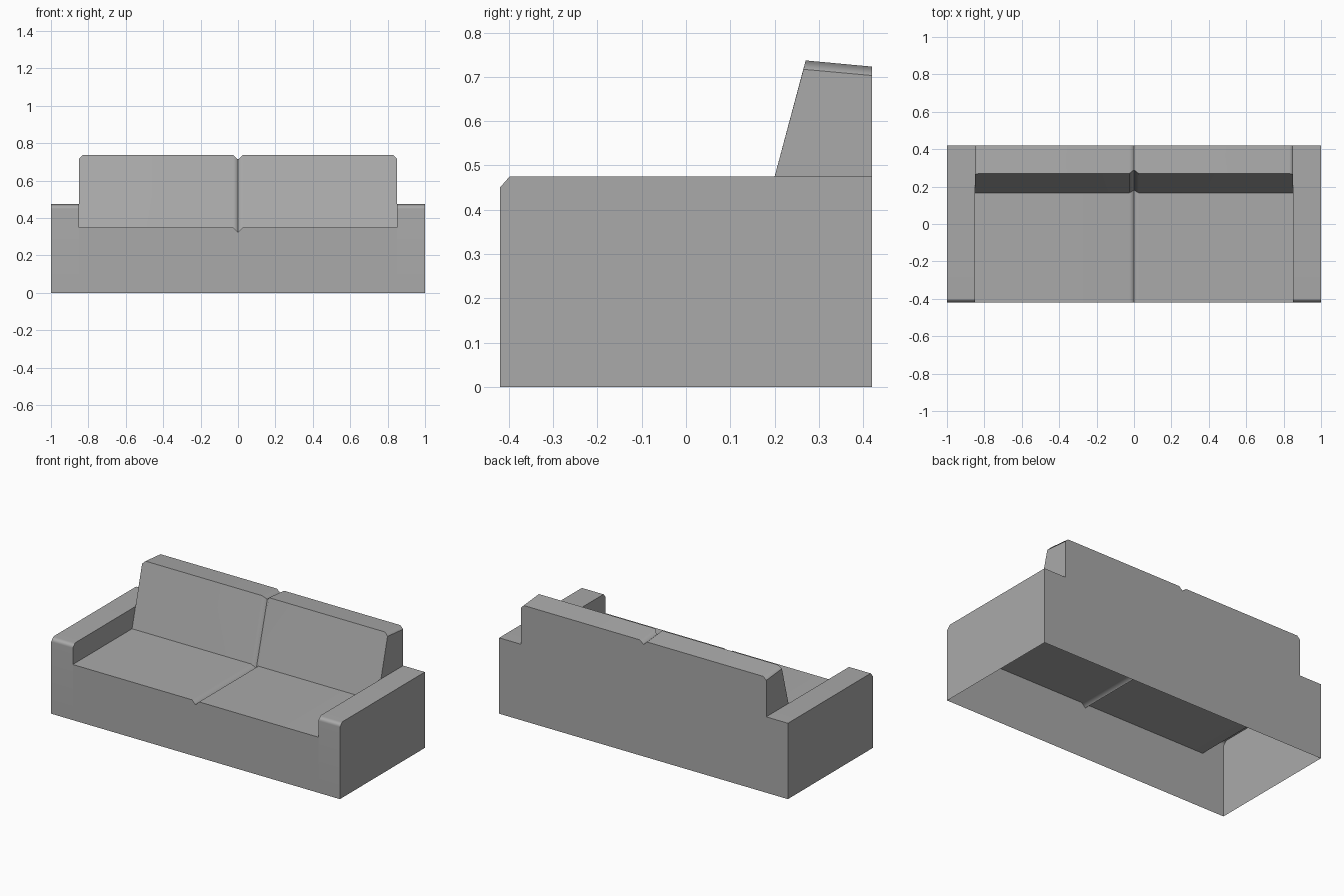
import bpy, bmesh

# Remove the default cube
cube = bpy.data.objects.get("Cube")
if cube:
    bpy.data.objects.remove(cube, do_unlink=True)

# Single upholstery colour
fabric = bpy.data.materials.new("grey_fabric")
fabric.use_nodes = True
GREY = (0.4, 0.4, 0.4, 1)
fabric.diffuse_color = GREY
fabric.node_tree.nodes["Principled BSDF"].inputs["Base Color"].default_value = GREY

FRONT, BACK = -0.42, 0.42
SEAT, ARM_TOP, INNER = 0.348, 0.475, 0.85


def build(name, rings, caps=()):
    """Skin a row of (x, profile) rings, then add flat (x, profile) caps."""
    bm = bmesh.new()
    rows = [[bm.verts.new((x, y, z)) for y, z in prof] for x, prof in rings]
    for a, b in zip(rows, rows[1:]):
        for i in range(len(a) - 1):
            bm.faces.new((a[i], b[i], b[i + 1], a[i + 1]))
    for x, prof in caps:
        bm.faces.new([bm.verts.new((x, y, z)) for y, z in prof])
    bmesh.ops.remove_doubles(bm, verts=bm.verts, dist=0.0005)
    mesh = bpy.data.meshes.new(name)
    bm.to_mesh(mesh)
    bm.free()
    mesh.materials.append(fabric)
    obj = bpy.data.objects.new(name, mesh)
    bpy.context.collection.objects.link(obj)
    bpy.ops.object.select_all(action='DESELECT')
    obj.select_set(True)
    bpy.context.view_layer.objects.active = obj
    bpy.ops.object.shade_smooth_by_angle(angle=0.85)
    # Keep the large panels flat beside the chamfers
    obj.modifiers.new("flat_panels", 'WEIGHTED_NORMAL').keep_sharp = True
    return obj


def body_profile(seat, fold, crest, rear):
    return [(FRONT, 0), (FRONT, seat), (fold, seat), crest, (BACK, rear), (BACK, 0)]


# Seat and backrest, with a V seam in the middle and chamfered top ends
full = body_profile(SEAT, 0.166, (0.27, 0.737), 0.723)
end = body_profile(SEAT, 0.166, (0.265, 0.717), 0.703)
seam = body_profile(SEAT - 0.025, 0.181, (0.29, 0.713), 0.701)
build("seat_and_backrest", [
    (-INNER, end), (-0.83, full), (-0.025, full), (0, seam),
    (0.025, full), (0.83, full), (INNER, end)])

# Armrests and the backrest side panels above them
arm = [(FRONT, 0), (FRONT, 0.45), (-0.398, ARM_TOP), (BACK, ARM_TOP), (BACK, 0)]
arm_inside = [(FRONT, SEAT), (0.166, SEAT), (0.2, ARM_TOP), (-0.398, ARM_TOP), (FRONT, 0.45)]
back_side = [(0.2, ARM_TOP), (BACK, ARM_TOP), (BACK, 0.703), (0.265, 0.717)]
for side, s in (("left", 1), ("right", -1)):
    rings = [(s * INNER, arm), (s, arm)][::s]
    turn = lambda prof: prof[::s]
    build(side + "_armrest", rings, [(s, turn(arm[::-1])), (s * INNER, turn(arm_inside[::-1]))])
    build(side + "_backrest_side", [], [(s * INNER, turn(back_side))])
